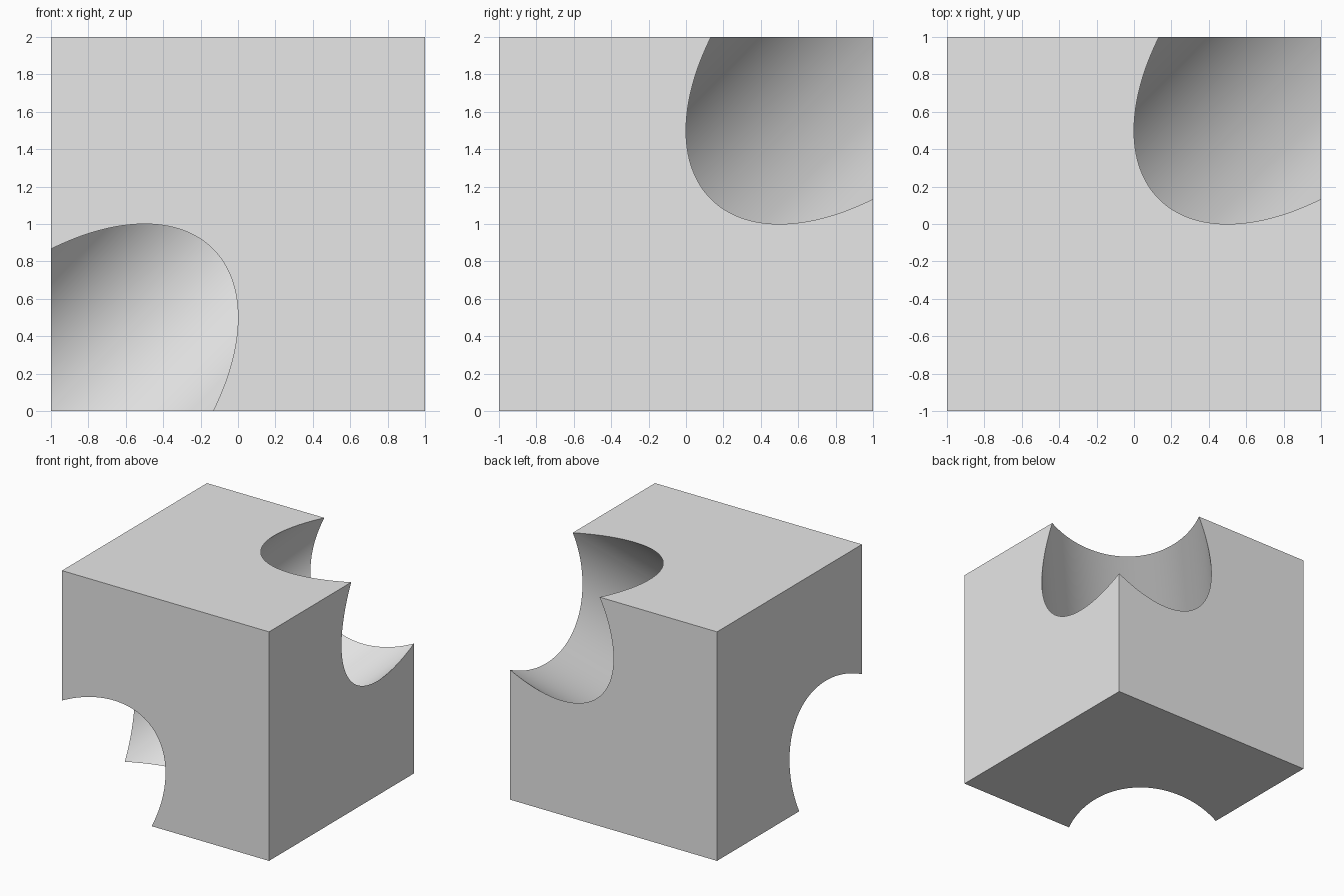
import bpy
import math
from mathutils import Vector

# Remove the default cube
default = bpy.data.objects.get("Cube")
if default:
    bpy.data.objects.remove(default, do_unlink=True)

# Plain grey material
GREY = (0.8, 0.8, 0.8, 1.0)
grey = bpy.data.materials.new("light_grey")
grey.use_nodes = True
grey.diffuse_color = GREY
shader = next(n for n in grey.node_tree.nodes if n.type == 'BSDF_PRINCIPLED')
shader.inputs["Base Color"].default_value = GREY

CENTRE = Vector((0, 0, 1))

# Solid block
bpy.ops.mesh.primitive_cube_add(size=2, location=CENTRE)
block = bpy.context.object
block.name = "bored_block"
block.data.materials.append(grey)

# Round cutter along the long diagonal, from low front corner to high back corner
bpy.ops.mesh.primitive_cylinder_add(vertices=192, radius=math.sqrt(0.5),
                                    depth=6, location=CENTRE)
cutter = bpy.context.object
cutter.name = "bore_cutter"
cutter.rotation_euler = Vector((1, 1, 1)).to_track_quat('Z', 'Y').to_euler()
cutter.data.materials.append(grey)
cutter.hide_render = True

# Cut the bore through the block, then drop the cutter
bore = block.modifiers.new("diagonal_bore", 'BOOLEAN')
bore.operation = 'DIFFERENCE'
bore.solver = 'EXACT'
bore.object = cutter
bpy.ops.object.select_all(action='DESELECT')
block.select_set(True)
bpy.context.view_layer.objects.active = block
bpy.ops.object.modifier_apply(modifier=bore.name)
bpy.data.objects.remove(cutter, do_unlink=True)

# Smooth bore wall, crisp block edges
bpy.ops.object.shade_smooth_by_angle(angle=math.radians(20))
